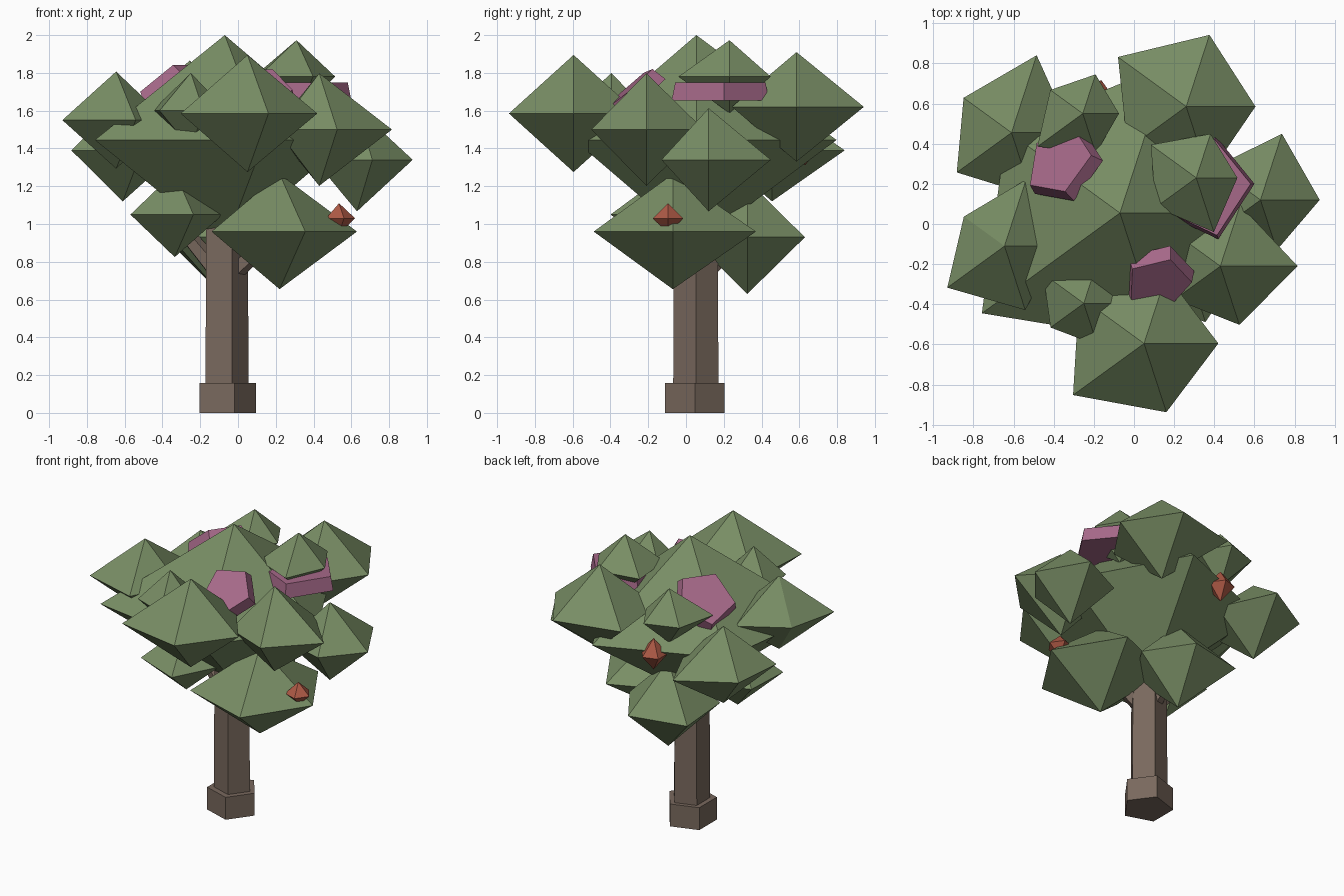
import bpy, bmesh
from math import cos, sin, radians
from mathutils import Vector

if "Cube" in bpy.data.objects:
    bpy.data.objects.remove(bpy.data.objects["Cube"])


def material(name, rgb):
    m = bpy.data.materials.new(name)
    m.diffuse_color = (*rgb, 1)
    m.use_nodes = True
    m.node_tree.nodes["Principled BSDF"].inputs["Base Color"].default_value = m.diffuse_color
    return m


LEAF = material("leaf_green", (0.19, 0.27, 0.13))
BARK = material("bark_brown", (0.19, 0.14, 0.11))
PINK = material("blossom_pink", (0.38, 0.14, 0.25))
RED = material("fruit_red", (0.42, 0.10, 0.06))


def finish(name, bm, mat, loc, normal=(0, 0, 1)):
    bmesh.ops.recalc_face_normals(bm, faces=bm.faces)
    me = bpy.data.meshes.new(name)
    bm.to_mesh(me)
    bm.free()
    me.materials.append(mat)
    ob = bpy.data.objects.new(name, me)
    ob.location = loc
    ob.rotation_mode = 'QUATERNION'
    ob.rotation_quaternion = Vector((0, 0, 1)).rotation_difference(Vector(normal))
    bpy.context.collection.objects.link(ob)
    return ob


def ring(bm, radii, z):
    return [bm.verts.new((r * cos(radians(72 * i)), r * sin(radians(72 * i)), z))
            for i, r in enumerate(radii)]


def clump(name, loc, h, radii, mat=LEAF):
    """Five-sided double pyramid with uneven corner radii."""
    bm = bmesh.new()
    rim = ring(bm, radii, 0)
    for z in (h, -h):
        tip = bm.verts.new((0, 0, z))
        for i in range(5):
            bm.faces.new((rim[i], rim[(i + 1) % 5], tip))
    return finish(name, bm, mat, loc)


def prism(name, loc, radii, height, mat, normal=(0, 0, 1), top=1.0):
    """Five-sided prism standing on loc along normal."""
    bm = bmesh.new()
    a = ring(bm, radii, 0)
    b = ring(bm, [r * top for r in radii], height)
    bm.faces.new(a)
    bm.faces.new(b)
    for i in range(5):
        j = (i + 1) % 5
        bm.faces.new((a[i], a[j], b[j], b[i]))
    return finish(name, bm, mat, loc, normal)


# Trunk and root collar
prism("root_collar", (-0.07, 0.047, 0), [0.166] * 5, 0.157, BARK)
prism("trunk", (-0.07, 0.052, 0.1), [0.126] * 5, 1.2, BARK, top=0.96)

# Limbs reaching into the lower clumps
fork = Vector((-0.07, 0.05, 0.7))
for i, end in enumerate([(-0.36, 0.1, 1.05), (0.22, -0.05, 0.97), (-0.09, 0.32, 0.95)]):
    d = Vector(end) - fork
    prism(f"limb_{i + 1}", fork, [0.055] * 5, d.length, BARK, d, 0.7)

# Foliage: name, centre, half height, corner radii
clump("crown_core", (-0.07, 0.055, 1.445), 0.555, (0.65, 0.78, 0.70, 0.85, 0.68))
clump("clump_back_right", (0.26, 0.585, 1.62), 0.29, (0.345, 0.375, 0.42, 0.36, 0.36))
clump("clump_front", (0.05, -0.595, 1.585), 0.31, (0.37, 0.36, 0.40, 0.437, 0.36))
clump("clump_right_front", (0.43, -0.21, 1.5), 0.298, (0.385, 0.32, 0.30, 0.28, 0.307))
clump("clump_right", (0.63, 0.12, 1.34), 0.273, (0.295, 0.346, 0.28, 0.28, 0.263))
clump("clump_back_left", (-0.61, 0.455, 1.39), 0.27, (0.30, 0.405, 0.295, 0.337, 0.33))
clump("clump_left", (-0.645, -0.11, 1.55), 0.257, (0.27, 0.348, 0.25, 0.352, 0.335))
clump("clump_top_right", (0.31, 0.23, 1.78), 0.193, (0.205, 0.23, 0.28, 0.25, 0.284))
clump("clump_top_back", (-0.255, 0.55, 1.675), 0.19, (0.18, 0.205, 0.20, 0.28, 0.21))
clump("clump_top_front", (-0.25, -0.395, 1.6), 0.2, (0.19, 0.20, 0.25, 0.205, 0.22))
clump("clump_low_front_right", (0.22, -0.07, 0.96), 0.305, (0.41, 0.463, 0.41, 0.445, 0.44))
clump("clump_low_left", (-0.335, -0.095, 1.05), 0.225, (0.255, 0.28, 0.27, 0.29, 0.32))
clump("clump_low_back", (-0.09, 0.325, 0.93), 0.3, (0.30, 0.32, 0.37, 0.33, 0.32))

# Blossom pads lying on the crown slopes
prism("blossom_right", (0.33, 0.2, 1.655), (0.27, 0.25, 0.24, 0.24, 0.29), 0.095, PINK, top=0.93)
prism("blossom_front", (0.12, -0.24, 1.66), (0.18, 0.18, 0.19, 0.19, 0.19), 0.085, PINK,
      (0.08, -0.65, 0.75), 0.9)
prism("blossom_back_left", (-0.33, 0.29, 1.685), (0.21, 0.2, 0.21, 0.22, 0.21), 0.075, PINK,
      (-0.54, 0.39, 0.75), 0.9)

# Fruits
clump("fruit_front", (0.535, -0.095, 1.03), 0.08, (0.085,) * 5, RED)
clump("fruit_back", (-0.19, 0.63, 1.42), 0.11, (0.09,) * 5, RED)
